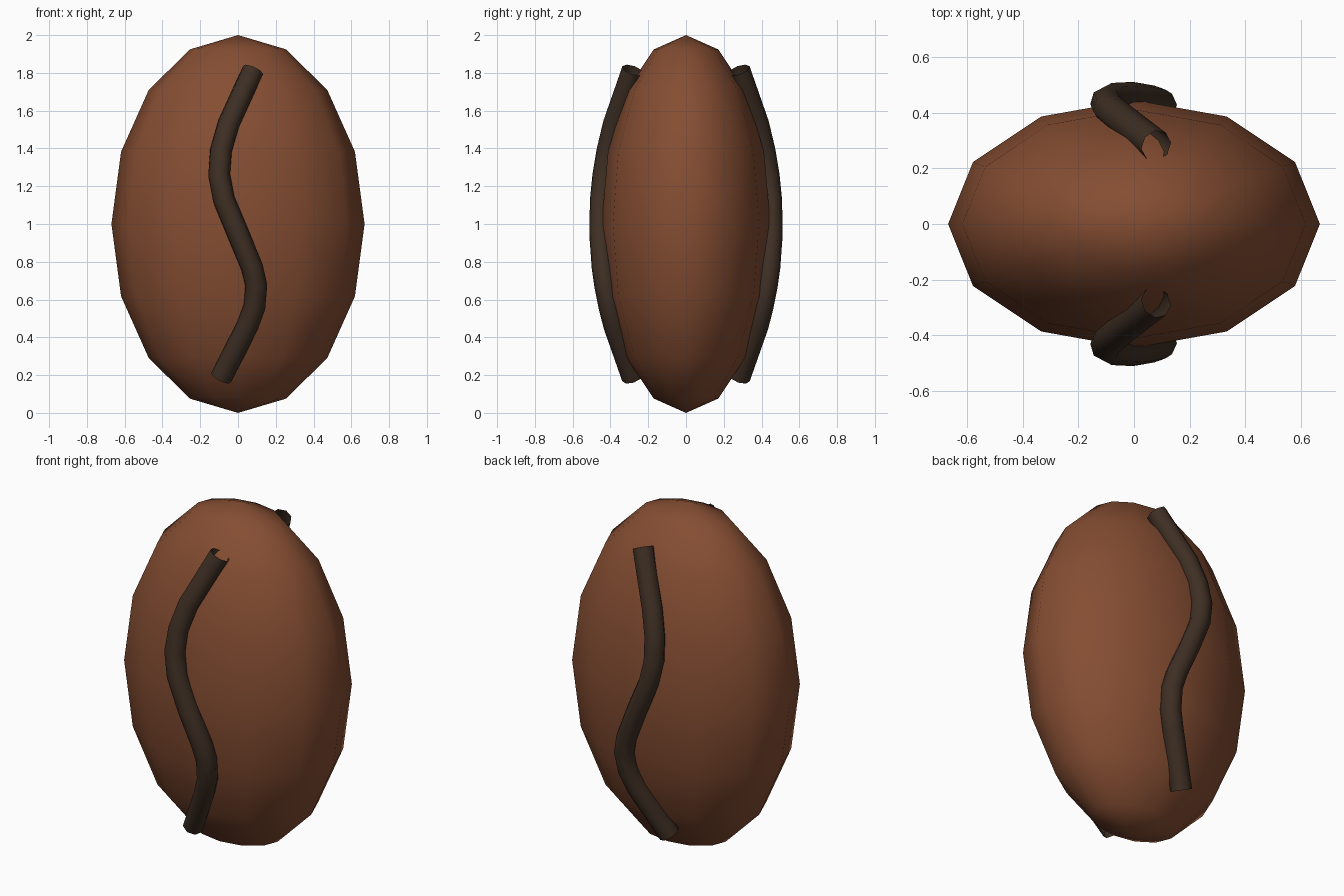
import bpy

cube = bpy.data.objects.get("Cube")
if cube:
    bpy.data.objects.remove(cube, do_unlink=True)


def material(name, rgb):
    mat = bpy.data.materials.new(name)
    mat.use_nodes = True
    mat.diffuse_color = (*rgb, 1)
    mat.node_tree.nodes["Principled BSDF"].inputs["Base Color"].default_value = (*rgb, 1)
    return mat


roast_brown = material("roast brown", (0.235, 0.075, 0.032))
dark_brown = material("dark brown", (0.048, 0.028, 0.017))

# Bean body: a flattened low-poly ellipsoid with smooth shading
bpy.ops.mesh.primitive_uv_sphere_add(segments=12, ring_count=8, radius=1, location=(0, 0, 1))
body = bpy.context.object
body.name = "bean_body"
body.scale = (0.67, 0.447, 1)
bpy.ops.object.transform_apply(location=False, rotation=False, scale=True)
bpy.ops.object.shade_smooth()
body.data.materials.append(roast_brown)

# Winding centre line of the crease as (x, z)
CREASE = [(0.08, 1.815), (-0.05, 1.53), (-0.09, 1.39), (-0.1, 1.26), (-0.075, 1.13),
          (0, 0.95), (0.075, 0.77), (0.097, 0.675), (0.087, 0.56), (0.05, 0.46), (-0.09, 0.185)]


def crease(name, side):
    """Open-ended tube that follows the bulge of the bean."""
    curve = bpy.data.curves.new(name, "CURVE")
    curve.dimensions = "3D"
    curve.bevel_depth = 0.058
    curve.bevel_resolution = 2
    curve.use_fill_caps = False
    spline = curve.splines.new("POLY")
    spline.points.add(len(CREASE) - 1)
    for point, (x, z) in zip(spline.points, CREASE):
        point.co = (x, side * (0.455 - 0.26 * (z - 1) ** 2), z, 1)
    spline.use_smooth = True
    curve.materials.append(dark_brown)
    obj = bpy.data.objects.new(name, curve)
    bpy.context.collection.objects.link(obj)


crease("front_crease", -1)
crease("back_crease", 1)
